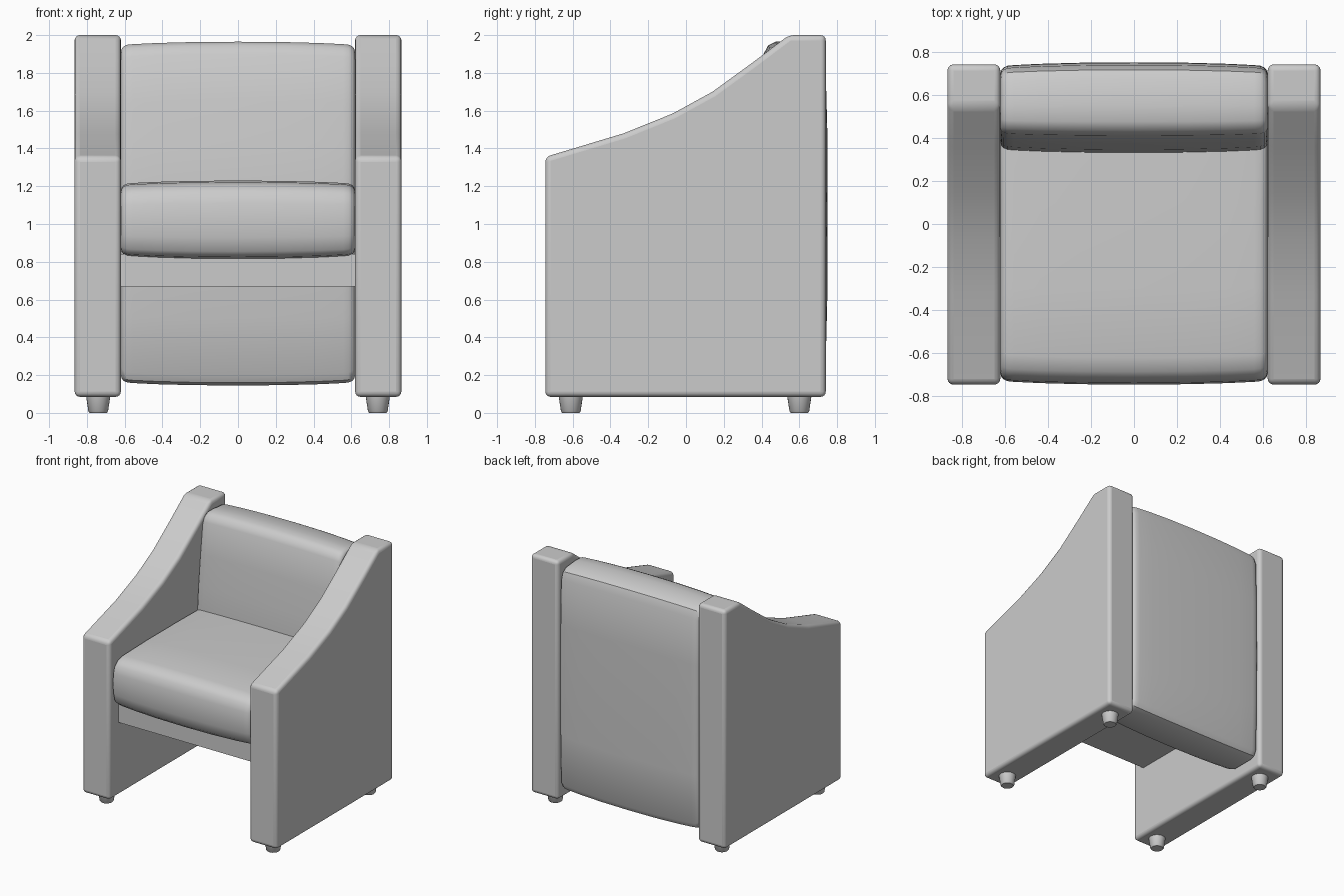
import bpy, bmesh, math

cube = bpy.data.objects.get("Cube")
if cube:
    bpy.data.objects.remove(cube, do_unlink=True)

grey = bpy.data.materials.new("light_grey")
grey.use_nodes = True
grey.diffuse_color = (0.6, 0.6, 0.6, 1)
grey.node_tree.nodes["Principled BSDF"].inputs["Base Color"].default_value = (0.6, 0.6, 0.6, 1)


def finish(name, bm, bevel=0, smooth=True):
    bmesh.ops.recalc_face_normals(bm, faces=bm.faces)
    mesh = bpy.data.meshes.new(name)
    bm.to_mesh(mesh)
    bm.free()
    mesh.materials.append(grey)
    obj = bpy.data.objects.new(name, mesh)
    bpy.context.collection.objects.link(obj)
    if bevel:
        mod = obj.modifiers.new("Rounded edges", 'BEVEL')
        mod.width = bevel
        mod.segments = 4
        mod.limit_method = 'ANGLE'
        mod.angle_limit = math.radians(30)
    if smooth:
        bpy.ops.object.select_all(action='DESELECT')
        obj.select_set(True)
        bpy.context.view_layer.objects.active = obj
        bpy.ops.object.shade_smooth_by_angle(angle=math.radians(35))
    return obj


def loft(name, sections, bevel=0):
    """Skin closed loops of equal length and cap both ends."""
    bm = bmesh.new()
    rings = [[bm.verts.new(p) for p in s] for s in sections]
    n = len(rings[0])
    for a, b in zip(rings, rings[1:]):
        for i in range(n):
            j = (i + 1) % n
            bm.faces.new((a[i], a[j], b[j], b[i]))
    bm.faces.new(rings[0])
    bm.faces.new(rings[-1][::-1])
    return finish(name, bm, bevel)


def cushion(name, profile, half_width):
    """Side profile (y, z) swept across x, crowned in the middle, rounded at the ends."""
    ys, zs = zip(*profile)
    cy, cz = (min(ys) + max(ys)) / 2, (min(zs) + max(zs)) / 2
    hy, hz = max(ys) - cy, max(zs) - cz
    half = [(1, 0.055), (0.992, 0.036), (0.975, 0.024), (0.945, 0.016),
            (0.9, 0.013), (0.7, 0.007), (0.4, 0.002)]
    spans = [(-t, d) for t, d in half] + [(0, 0)] + half[::-1]
    sections = []
    for t, inset in spans:
        sy, sz = 1 - inset / hy, 1 - inset / hz
        sections.append([(t * half_width, cy + (y - cy) * sy, cz + (z - cz) * sz)
                         for y, z in profile])
    return loft(name, sections)


# Side panels with a sweeping armrest
panel = [(-0.745, 0.085), (0.74, 0.085), (0.74, 2.0), (0.545, 2.0), (0.36, 1.86),
         (0.14, 1.70), (-0.07, 1.585), (-0.33, 1.48), (-0.745, 1.355)]
for name, s in (("left", 1), ("right", -1)):
    loft(name + "_side_panel", [[(s * x, y, z) for y, z in panel] for x in (0.62, 0.865)], 0.028)

# Seat cushion
cushion("seat_cushion", [
    (0.42, 0.82), (-0.62, 0.815), (-0.69, 0.825), (-0.722, 0.855), (-0.74, 0.93),
    (-0.745, 1.02), (-0.738, 1.11), (-0.72, 1.17), (-0.685, 1.205), (-0.62, 1.222),
    (-0.3, 1.23), (0.1, 1.23), (0.42, 1.225)], 0.62)

# Backrest cushion, thickest near the seat
cushion("backrest", [
    (0.67, 0.145), (0.715, 0.16), (0.738, 0.2), (0.748, 0.6), (0.75, 1.05), (0.748, 1.5),
    (0.738, 1.87), (0.715, 1.93), (0.67, 1.955), (0.55, 1.965), (0.475, 1.965),
    (0.435, 1.945), (0.41, 1.9), (0.375, 1.65), (0.345, 1.4), (0.325, 1.15),
    (0.335, 0.85), (0.365, 0.5), (0.405, 0.2), (0.425, 0.16), (0.46, 0.145)], 0.62)

# Seat base rail
loft("seat_base", [[(x, -0.63, 0.67), (x, 0.42, 0.67), (x, 0.42, 0.84), (x, -0.63, 0.84)]
                   for x in (-0.625, 0.625)])

# Tapered feet
for x, side in ((0.74, "left"), (-0.74, "right")):
    for y, end in ((-0.61, "front"), (0.6, "back")):
        rings = [[(x + r * math.cos(a), y + r * math.sin(a), z)
                  for a in (i * math.tau / 24 for i in range(24))]
                 for r, z in ((0.045, 0), (0.052, 0.008), (0.066, 0.1))]
        loft(f"{end}_{side}_foot", rings)
